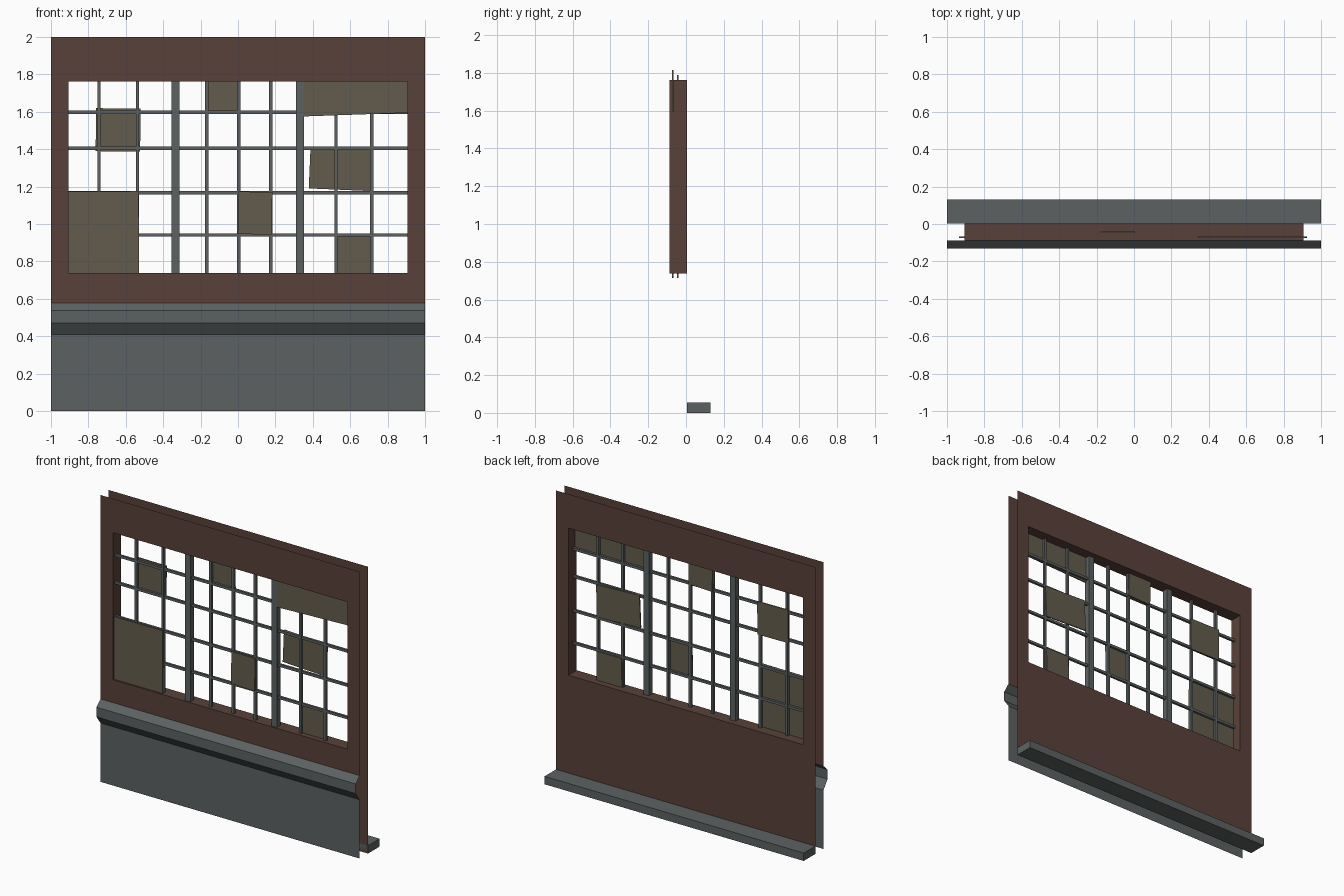
import bpy, bmesh, math
from mathutils import Matrix, Vector

if "Cube" in bpy.data.objects:
    bpy.data.objects.remove(bpy.data.objects["Cube"])


def material(name, rgb):
    m = bpy.data.materials.new(name)
    m.diffuse_color = (*rgb, 1)
    m.use_nodes = True
    m.node_tree.nodes["Principled BSDF"].inputs["Base Color"].default_value = m.diffuse_color
    return m


BROWN = material("rusty brown", (0.100, 0.053, 0.041))
GREY = material("slate grey", (0.108, 0.121, 0.121))
BOARD = material("dull olive wood", (0.127, 0.107, 0.075))

FRONT, BACK, DEPTH = -0.087, 0.004, 0.131      # wall skins and overall half depth
LEFT, RIGHT, LOW, HIGH = -0.905, 0.905, 0.737, 1.763   # window opening


def finish(name, bm, mat):
    mesh = bpy.data.meshes.new(name)
    bm.to_mesh(mesh)
    bm.free()
    mesh.materials.append(mat)
    ob = bpy.data.objects.new(name, mesh)
    bpy.context.collection.objects.link(ob)
    return ob


def box(name, x0, x1, y0, y1, z0, z1, mat, tilt=0):
    bm = bmesh.new()
    bmesh.ops.create_cube(bm, size=1)
    centre = Vector(((x0 + x1) / 2, (y0 + y1) / 2, (z0 + z1) / 2))
    size = Matrix.Diagonal((x1 - x0, y1 - y0, z1 - z0, 1))
    bm.transform(Matrix.Translation(centre)
                 @ Matrix.Rotation(math.radians(tilt), 4, 'Y') @ size)
    return finish(name, bm, mat)


def wall_skin(name, y, bottom, faces_back):
    """Single sheet with a rectangular opening."""
    bm = bmesh.new()
    outer = [(-1, bottom), (1, bottom), (1, 2), (-1, 2)]
    inner = [(LEFT, LOW), (RIGHT, LOW), (RIGHT, HIGH), (LEFT, HIGH)]
    o = [bm.verts.new((x, y, z)) for x, z in outer]
    i = [bm.verts.new((x, y, z)) for x, z in inner]
    for k in range(4):
        n = (k + 1) % 4
        f = bm.faces.new((o[k], o[n], i[n], i[k]))
        if faces_back:
            f.normal_flip()
    finish(name, bm, BROWN)


# Front and back wall sheets
wall_skin("front_wall", FRONT, 0.578, False)
wall_skin("back_wall", BACK, 0, True)

# Reveal lining the window opening
bm = bmesh.new()
corners = [(LEFT, LOW), (RIGHT, LOW), (RIGHT, HIGH), (LEFT, HIGH)]
a = [bm.verts.new((x, FRONT, z)) for x, z in corners]
b = [bm.verts.new((x, BACK, z)) for x, z in corners]
for k in range(4):
    n = (k + 1) % 4
    bm.faces.new((a[k], a[n], b[n], b[k]))
finish("window_reveal", bm, BROWN)

# Grey plinth with its projecting ledge, as one open profile
bm = bmesh.new()
profile = [(FRONT, 0), (FRONT, 0.41), (-DEPTH, 0.47), (-DEPTH, 0.537), (FRONT, 0.578)]
rows = [[bm.verts.new((x, y, z)) for x in (-1, 1)] for y, z in profile]
for lo, hi in zip(rows, rows[1:]):
    bm.faces.new((lo[0], lo[1], hi[1], hi[0]))
finish("front_plinth_ledge", bm, GREY)

# Skirting kerb along the back
box("back_kerb", -1, 1, BACK, DEPTH, 0, 0.055, GREY)

# Two heavy mullions
for x in (-0.334, 0.332):
    box("mullion", x - 0.021, x + 0.021, -0.077, -0.036, LOW, HIGH, GREY)

# Thin glazing bars
W = 0.009
for x in (-0.743, -0.537, -0.168, 0.004, 0.175, 0.524, 0.716):
    box("upright_bar", x - W, x + W, -0.065, -0.047, LOW, HIGH, GREY)
for z in (1.597, 1.405, 1.167, 0.941):
    box("cross_bar", LEFT, RIGHT, -0.064, -0.048, z - W, z + W, GREY)

# Boards patched over the panes: x0, x1, z0, z1, y, tilt
for x0, x1, z0, z1, y, tilt in (
        (0.345, 0.92, 1.585, 1.805, -0.071, -2),
        (-0.935, -0.53, 0.715, 1.174, -0.071, -0.4),
        (0.0, 0.182, 0.945, 1.172, -0.071, 0.8),
        (-0.76, -0.522, 1.388, 1.618, -0.044, 0.6),
        (-0.175, 0.008, 1.592, 1.785, -0.044, -2),
        (0.383, 0.718, 1.183, 1.408, -0.044, 2.5),
        (0.524, 0.712, 0.715, 0.938, -0.044, 0.5)):
    box("window_board", x0, x1, y - 0.004, y + 0.004, z0, z1, BOARD, tilt)
